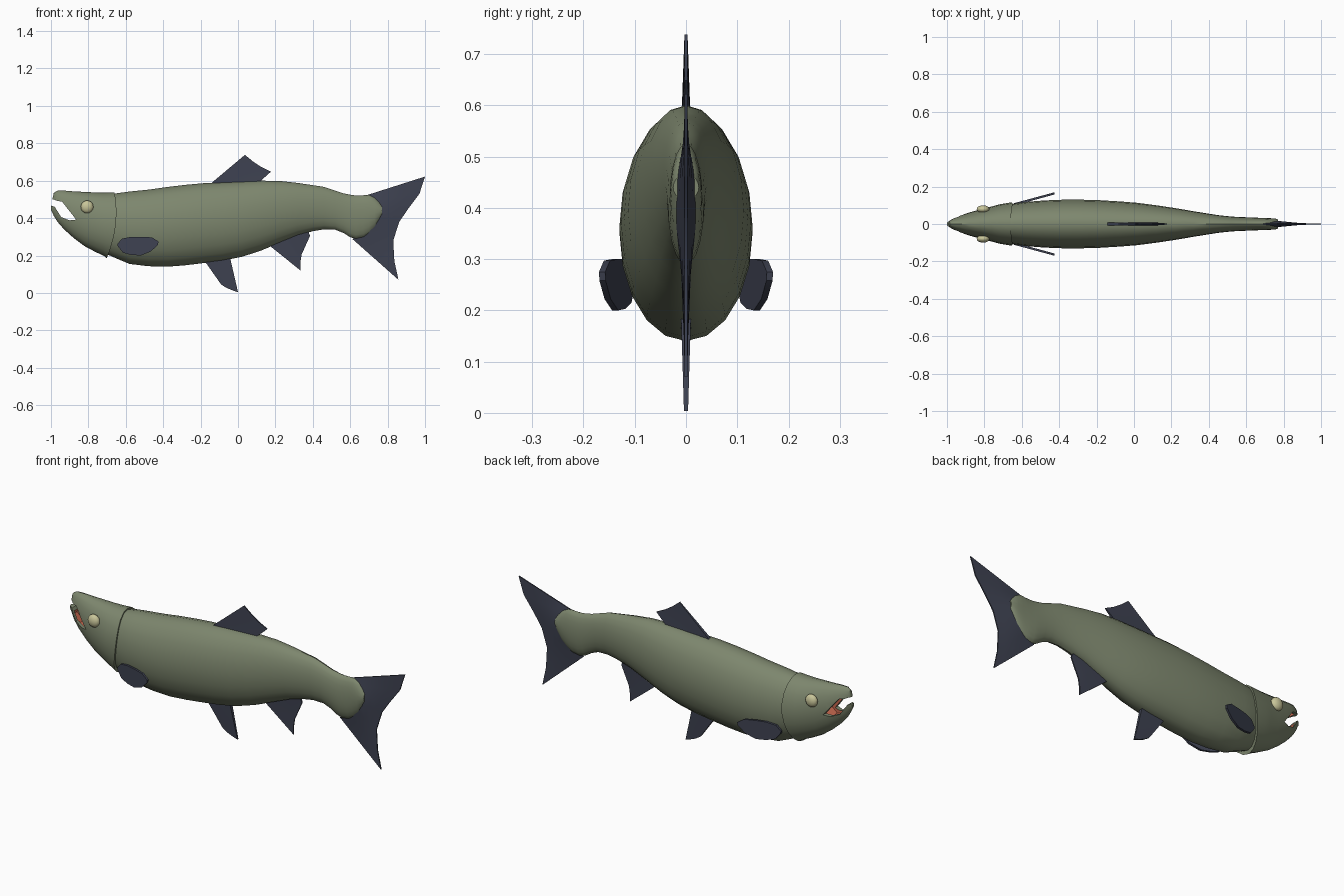
import bpy, bmesh, math

if "Cube" in bpy.data.objects:
    bpy.data.objects.remove(bpy.data.objects["Cube"])


def material(name, rgb):
    m = bpy.data.materials.new(name)
    m.diffuse_color = (*rgb, 1)
    m.use_nodes = True
    m.node_tree.nodes["Principled BSDF"].inputs["Base Color"].default_value = m.diffuse_color
    return m


GREEN = material("olive green", (0.205, 0.24, 0.155))
DARK = material("slate fin", (0.048, 0.054, 0.082))
CREAM = material("cream eye", (0.58, 0.56, 0.32))
CORAL = material("coral mouth", (0.62, 0.15, 0.085))


def make(name, bm, mat):
    bmesh.ops.recalc_face_normals(bm, faces=bm.faces[:])
    me = bpy.data.meshes.new(name)
    bm.to_mesh(me)
    bm.free()
    me.materials.append(mat)
    ob = bpy.data.objects.new(name, me)
    bpy.context.collection.objects.link(ob)
    return ob


def loft(name, sections, mat, rear=None, sides=20):
    """Elliptical rings along x: (x, bottom, top, half width)."""
    bm = bmesh.new()
    rings = []
    for k, (x, lo, hi, w) in enumerate(sections):
        ring = []
        for i in range(sides):
            a = 2 * math.pi * i / sides
            z = (lo + hi) / 2 + (hi - lo) / 2 * math.sin(a)
            px = rear(z) if rear and k == len(sections) - 1 else x
            ring.append(bm.verts.new((px, w * math.cos(a), z)))
        rings.append(ring)
    for a, b in zip(rings, rings[1:]):
        for i in range(sides):
            j = (i + 1) % sides
            bm.faces.new((a[i], a[j], b[j], b[i]))
    for ring in (rings[0], rings[-1]):
        c = sum((v.co for v in ring), ring[0].co * 0) / sides
        c = bm.verts.new(c)
        for i in range(sides):
            bm.faces.new((ring[i], ring[(i + 1) % sides], c))
    return make(name, bm, mat)


def fin(name, base, edge, t0, t1, bulge=False, slant=lambda x: 0, rows=4):
    """Thin blade ruled between two (x, z) lines, half thickness t0 to t1."""
    bm = bmesh.new()
    n = len(base)
    grid = {}
    for i, (p, q) in enumerate(zip(base, edge)):
        for j in range(rows + 1):
            v = j / rows
            x, z = p[0] + (q[0] - p[0]) * v, p[1] + (q[1] - p[1]) * v
            t = t0 + (t1 - t0) * v
            if bulge:
                t = max(0.003, t * math.sin(math.pi * i / (n - 1)))
            for s in (-1, 1):
                grid[s, i, j] = bm.verts.new((x, slant(x) + s * t, z))
    for s in (-1, 1):
        for i in range(n - 1):
            for j in range(rows):
                bm.faces.new((grid[s, i, j], grid[s, i + 1, j],
                              grid[s, i + 1, j + 1], grid[s, i, j + 1]))
    rim = ([(i, 0) for i in range(n)] + [(n - 1, j) for j in range(1, rows + 1)]
           + [(i, rows) for i in range(n - 2, -1, -1)] + [(0, j) for j in range(rows - 1, 0, -1)])
    for a, b in zip(rim, rim[1:] + rim[:1]):
        bm.faces.new((grid[(-1, *a)], grid[(-1, *b)], grid[(1, *b)], grid[(1, *a)]))
    return make(name, bm, DARK)


def cut(ob, outline, half, mat):
    """Cut a prism of (x, z) outline out of ob, leaving walls in mat."""
    bm = bmesh.new()
    sides = [[bm.verts.new((x, s * half(x), z)) for x, z in outline] for s in (-1, 1)]
    for s in sides:
        bm.faces.new(s)
    for i in range(len(outline)):
        j = (i + 1) % len(outline)
        bm.faces.new((sides[0][i], sides[0][j], sides[1][j], sides[1][i]))
    cutter = make("mouth_cutter", bm, mat)
    cutter.hide_render = True
    mod = ob.modifiers.new("mouth", 'BOOLEAN')
    mod.object, mod.operation, mod.solver = cutter, 'DIFFERENCE', 'EXACT'
    mod.material_mode = 'TRANSFER'
    bpy.context.view_layer.objects.active = ob
    bpy.ops.object.modifier_apply(modifier=mod.name)
    bpy.data.objects.remove(cutter)


def mirror_y(ob):
    mod = ob.modifiers.new("other side", 'MIRROR')
    mod.use_axis = (False, True, False)


# Body, ending in a rounded tail root
loft("body", [
    (-.72, .215, .52, .09), (-.64, .18, .534, .109), (-.58, .155, .542, .118),
    (-.48, .143, .552, .126), (-.38, .14, .566, .13), (-.28, .148, .578, .13),
    (-.18, .16, .587, .127), (-.08, .173, .592, .121), (.02, .193, .596, .113),
    (.12, .225, .6, .1), (.22, .267, .599, .085), (.32, .308, .588, .068),
    (.4, .33, .576, .055), (.46, .34, .567, .046), (.52, .338, .547, .04),
    (.565, .32, .532, .037), (.6, .298, .525, .036), (.63, .288, .521, .035),
    (.67, .294, .522, .033), (.7, .311, .525, .032), (.73, .338, .512, .031),
    (.755, .38, .49, .029), (.77, .415, .465, .025)], GREEN)

# Head with a curved, slightly raised gill edge
head = loft("head", [
    (-1, .445, .465, .008), (-.985, .412, .535, .018), (-.965, .38, .547, .032),
    (-.93, .34, .547, .046), (-.88, .295, .543, .062), (-.82, .25, .54, .078),
    (-.76, .218, .537, .094), (-.72, .2, .536, .105), (-.65, .186, .538, .116)],
    GREEN, rear=lambda z: -.65 - .87 * (z - .43) ** 2)

# Open hooked jaws, then the coloured mouth lining
cut(head, [(-1.1, .5), (-.985, .5), (-.97, .493), (-.94, .487), (-.895, .43), (-.865, .392),
           (-.9, .388), (-.945, .405), (-.98, .46), (-1.02, .475), (-1.1, .475)],
    lambda x: .2, GREEN)
cut(head, [(-.965, .51), (-.93, .503), (-.88, .44), (-.845, .39), (-.88, .368),
           (-.94, .387), (-.972, .43)],
    lambda x: .012 + .24 * (x + .98), CORAL)

# Eyes
bm = bmesh.new()
bmesh.ops.create_uvsphere(bm, u_segments=16, v_segments=10, radius=1)
for v in bm.verts:
    v.co = (-.807 + .034 * v.co.x, .079 + .021 * v.co.y, .46 + .034 * v.co.z)
mirror_y(make("eye", bm, CREAM))

# Fins
fin("dorsal_fin", [(-.163, .57), (-.07, .57), (.02, .57), (.1, .58)],
    [(.037, .738), (.08, .703), (.125, .673), (.176, .648)], .009, .003)
fin("pelvic_fin", [(-.185, .18), (-.14, .19), (-.09, .195), (-.045, .2)],
    [(-.09, .045), (-.06, .026), (-.03, .014), (0, .004)], .01, .004)
fin("anal_fin", [(.16, .26), (.24, .3), (.31, .33), (.37, .345)],
    [(.334, .12), (.333, .16), (.34, .205), (.385, .305)], .009, .003)
fin("tail_fin", [(.68, .52), (.7, .49), (.71, .455), (.715, .42), (.705, .38), (.67, .33), (.612, .288)],
    [(1, .622), (.97, .53), (.91, .45), (.862, .38), (.83, .28), (.836, .17), (.858, .07)],
    .026, .003, bulge=True)
mirror_y(fin("pectoral_fin",
             [(-.645, .262), (-.62, .29), (-.57, .3), (-.52, .3), (-.46, .297), (-.425, .275)],
             [(-.643, .25), (-.615, .215), (-.57, .203), (-.52, .2), (-.465, .222), (-.428, .258)],
             .006, .006, slant=lambda x: .107 + .27 * (x + .635)))

# Smooth shading with crisp edges
bpy.ops.object.select_all(action='SELECT')
bpy.context.view_layer.objects.active = head
bpy.ops.object.shade_smooth_by_angle(angle=math.radians(35))
